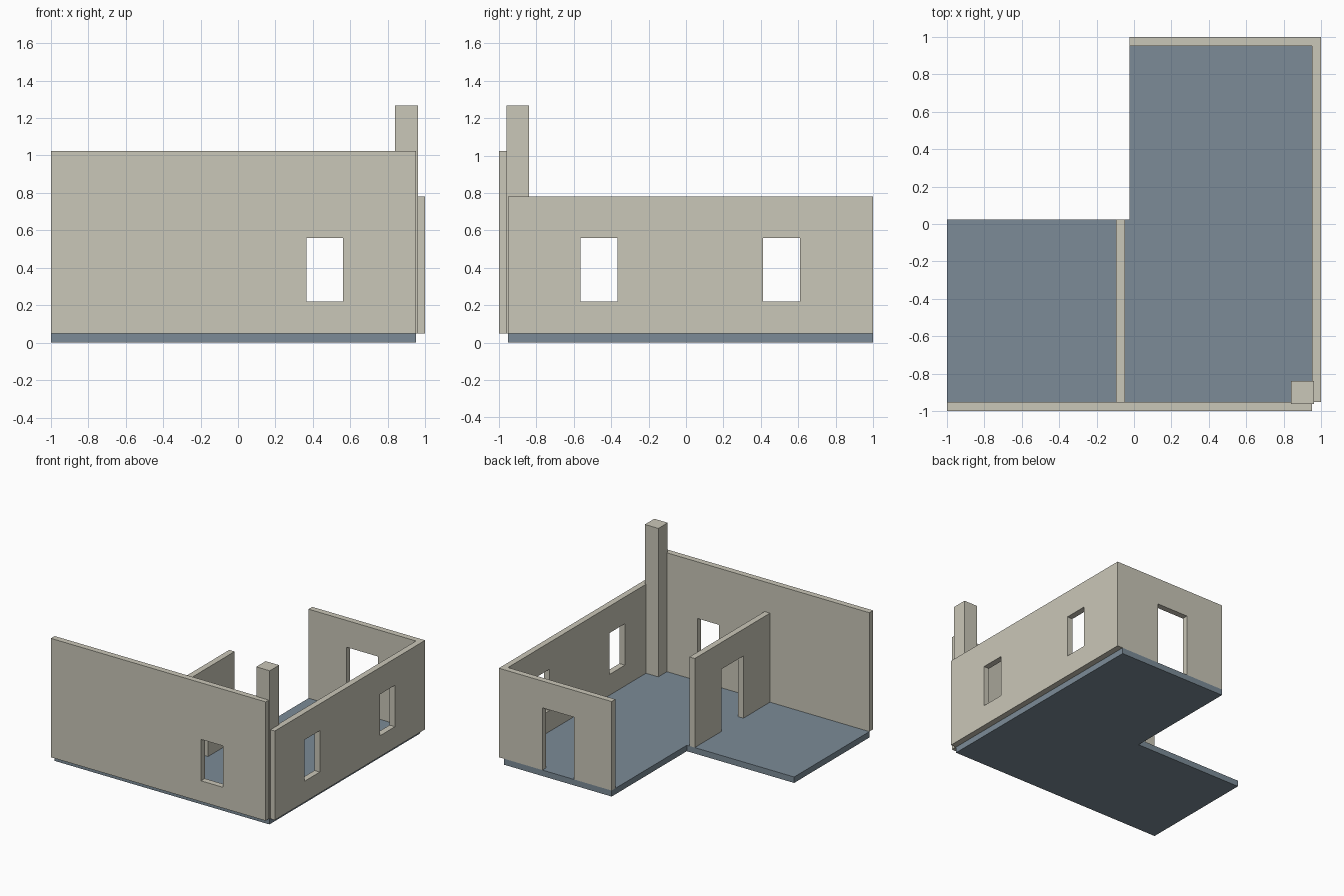
import bpy, bmesh
from mathutils import Vector

if "Cube" in bpy.data.objects:
    bpy.data.objects.remove(bpy.data.objects["Cube"])

T = 0.049                      # wall and slab thickness
LOW, HIGH = 0.78, 1.025        # wall tops
HEAD, SILL = 0.56, 0.22        # opening heights


def material(name, rgb):
    m = bpy.data.materials.new(name)
    m.diffuse_color = (*rgb, 1)
    m.use_nodes = True
    m.node_tree.nodes["Principled BSDF"].inputs["Base Color"].default_value = m.diffuse_color
    return m


plaster = material("plaster", (0.59, 0.57, 0.48))
slate = material("slate", (0.20, 0.26, 0.31))


def finish(name, bm, mat):
    bmesh.ops.recalc_face_normals(bm, faces=bm.faces)
    me = bpy.data.meshes.new(name)
    bm.to_mesh(me)
    bm.free()
    me.materials.append(mat)
    ob = bpy.data.objects.new(name, me)
    bpy.context.collection.objects.link(ob)


def extrude(bm, vec):
    geo = bmesh.ops.extrude_face_region(bm, geom=bm.faces[:], use_keep_orig=True)
    moved = [g for g in geo["geom"] if isinstance(g, bmesh.types.BMVert)]
    bmesh.ops.translate(bm, verts=moved, vec=vec)


def prism(name, outline, z0, z1, mat):
    bm = bmesh.new()
    bm.faces.new([bm.verts.new((x, y, z0)) for x, y in outline])
    extrude(bm, Vector((0, 0, z1 - z0)))
    finish(name, bm, mat)


def wall(name, axis, start, end, offset, top, openings):
    """Wall along 'x' or 'y'; openings are (from, to, bottom, top)."""
    us = sorted({start, end, *(u for o in openings for u in o[:2])})
    zs = sorted({T, top, *(z for o in openings for z in o[2:])})

    def point(u, z):
        return (u, offset, z) if axis == 'x' else (offset, u, z)

    bm = bmesh.new()
    grid = {(u, z): bm.verts.new(point(u, z)) for u in us for z in zs}
    for u0, u1 in zip(us, us[1:]):
        for z0, z1 in zip(zs, zs[1:]):
            if any(a <= u0 < b and c <= z0 < d for a, b, c, d in openings):
                continue
            bm.faces.new([grid[k] for k in ((u0, z0), (u1, z0), (u1, z1), (u0, z1))])
    bmesh.ops.delete(bm, geom=[v for v in bm.verts if not v.link_faces], context='VERTS')
    extrude(bm, Vector((0, T, 0) if axis == 'x' else (T, 0, 0)))
    finish(name, bm, plaster)


# L-shaped floor slab
prism("floor_slab", [(-1, -0.951), (0.951, -0.951), (0.951, 1), (-0.025, 1),
                     (-0.025, 0.025), (-1, 0.025)], 0, T, slate)

# Walls with windows and doorways
wall("front_wall", 'x', -1, 0.951, -1, HIGH, [(0.365, 0.562, SILL, HEAD)])
wall("right_wall", 'y', -0.951, 1 - T, 0.951, LOW,
     [(-0.565, -0.367, SILL, HEAD), (0.412, 0.609, SILL, HEAD)])
wall("back_wall", 'x', -0.025, 1, 1 - T, LOW, [(0.318, 0.604, T, HEAD)])
wall("partition_wall", 'y', -0.951, 0.025, -0.097, LOW, [(-0.606, -0.32, T, HEAD)])

# Chimney in the front right corner
c0, c1 = 0.839, 0.961
prism("chimney", [(c0, -c1), (c1, -c1), (c1, -c0), (c0, -c0)], T, 1.268, plaster)
